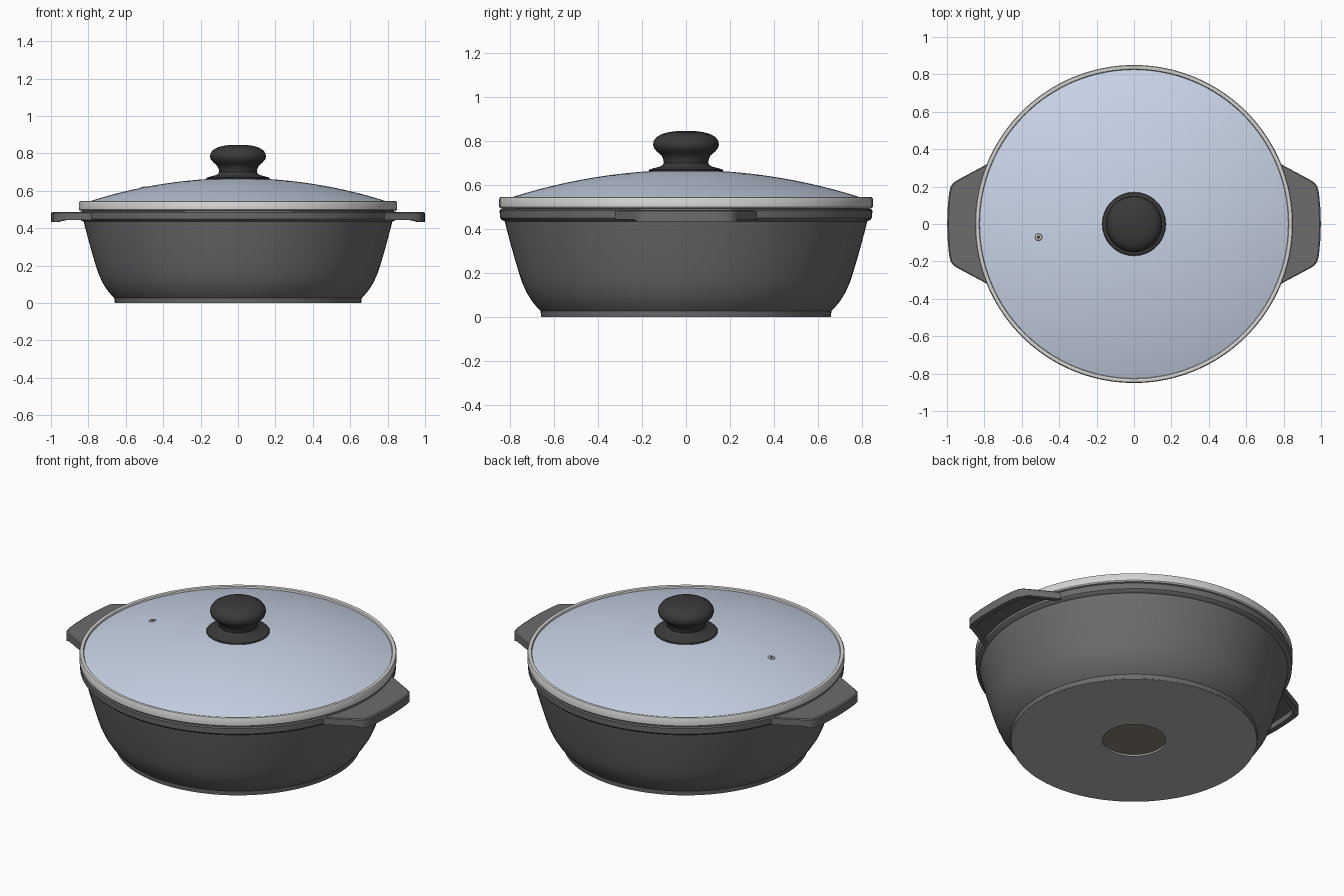
import bpy, bmesh
from math import sin, cos, pi, radians, sqrt

cube = bpy.data.objects.get("Cube")
if cube:
    bpy.data.objects.remove(cube, do_unlink=True)


def material(name, colour):
    m = bpy.data.materials.new(name)
    m.use_nodes = True
    rgba = (*colour, 1)
    m.diffuse_color = rgba
    m.node_tree.nodes["Principled BSDF"].inputs["Base Color"].default_value = rgba
    return m


iron = material("dark grey enamel", (0.15, 0.15, 0.153))
black = material("black plastic", (0.042, 0.042, 0.042))
glass = material("pale blue glass", (0.61, 0.685, 0.83))
steel = material("brushed steel", (0.65, 0.65, 0.635))
ground = material("machined grey base", (0.46, 0.46, 0.46))
bronze = material("brown base disc", (0.26, 0.23, 0.18))


def finish(name, bm, mat, angle=35):
    bmesh.ops.remove_doubles(bm, verts=bm.verts, dist=1e-5)
    bmesh.ops.recalc_face_normals(bm, faces=bm.faces)
    me = bpy.data.meshes.new(name)
    bm.to_mesh(me)
    bm.free()
    me.materials.append(mat)
    ob = bpy.data.objects.new(name, me)
    bpy.context.collection.objects.link(ob)
    bpy.ops.object.select_all(action='DESELECT')
    ob.select_set(True)
    bpy.context.view_layer.objects.active = ob
    bpy.ops.object.shade_smooth_by_angle(angle=radians(angle))
    return ob


def lathe(name, profile, mat, closed=False, steps=128):
    """Revolve (radius, height) points around the z axis."""
    bm = bmesh.new()
    vs = [bm.verts.new((r, 0, z)) for r, z in profile]
    es = [bm.edges.new(p) for p in zip(vs, vs[1:])]
    if closed:
        es.append(bm.edges.new((vs[-1], vs[0])))
    bmesh.ops.spin(bm, geom=vs + es, cent=(0, 0, 0), axis=(0, 0, 1),
                   angle=2 * pi, steps=steps, use_merge=True)
    return finish(name, bm, mat)


# Pot body: foot, curved wall, thick rim, hollow inside
lathe("pot_body", [
    (0, 0.012), (0.659, 0.002), (0.662, 0.027),
    (0.675, 0.04), (0.70, 0.07), (0.725, 0.11), (0.745, 0.155), (0.76, 0.20),
    (0.778, 0.26), (0.795, 0.32), (0.811, 0.38), (0.825, 0.435), (0.838, 0.441),
    (0.846, 0.45), (0.848, 0.483), (0.843, 0.49), (0.80, 0.49), (0.79, 0.42),
    (0.765, 0.31), (0.735, 0.20), (0.70, 0.12), (0.64, 0.06), (0.55, 0.045), (0, 0.045)], iron)

# Machined underside with a recessed disc in the middle
lathe("base_plate", [(0.17, 0), (0.658, 0), (0.658, 0.003), (0.17, 0.012)], ground, True)
lathe("base_disc", [(0, 0.0115), (0.1695, 0.0115), (0.1695, 0.009), (0, 0.009)], bronze)


# Lid: domed glass held in a steel band
R = 2.6
def dome(r, top=0.668):
    return top - R + sqrt(R * R - r * r)


radii = [0.83 * i / 16 for i in range(17)]
lathe("lid_glass", [(r, dome(r)) for r in radii] +
      [(r, dome(r) - 0.014) for r in reversed(radii)], glass)
lathe("lid_band", [(0.825, 0.494), (0.845, 0.494), (0.85, 0.50), (0.85, 0.538),
                   (0.846, 0.544), (0.838, 0.546), (0.828, 0.543), (0.825, 0.536)], steel, True)
lathe("lid_seat", [(0.78, 0.485), (0.835, 0.485), (0.835, 0.50), (0.826, 0.525),
                   (0.79, 0.525)], iron, True)

# Knob with flat collar and rounded grip
lathe("lid_knob", [
    (0, 0.65), (0.165, 0.655), (0.17, 0.665), (0.167, 0.67), (0.145, 0.677), (0.12, 0.683),
    (0.106, 0.691), (0.101, 0.70), (0.104, 0.72), (0.112, 0.735), (0.130, 0.75), (0.145, 0.766),
    (0.15, 0.783), (0.147, 0.80), (0.135, 0.817), (0.112, 0.831), (0.082, 0.84),
    (0.045, 0.845), (0, 0.846)], black, steps=64)

# Steam vent: small steel eyelet with a dark hole
for name, ring, mat in (
        ("vent_eyelet", [(0.009, -0.016), (0.02, -0.016), (0.02, 0.001), (0.017, 0.004), (0.009, 0.004)], steel),
        ("vent_hole", [(0.001, -0.015), (0.01, -0.015), (0.01, 0.001), (0.001, 0.001)], black)):
    vent = lathe(name, ring, mat, True, 20)
    vent.location = (-0.51, -0.07, dome(0.515))
    vent.rotation_euler = (0.027, -0.2, 0)


# Side handles: flat tabs with a lip turned down around the edge
half = [(0.775, 0.325), (0.80, 0.312), (0.94, 0.237), (0.966, 0.221), (0.981, 0.20),
        (0.989, 0.165), (0.996, 0.09)]
outer = half + [(0.999, 0)] + [(x, -y) for x, y in reversed(half)]
arc = [(0.825 * cos(a), 0.825 * sin(a)) for a in [radians(d) for d in range(-18, 19, 6)]]


def handle(name, side):
    bm = bmesh.new()

    def row(points, height):
        return [bm.verts.new((side * x, y, height(x))) for x, y in points]

    inner = [(x - 0.03 * max(0, (x - 0.775) / 0.22), y * 0.91) for x, y in outer]
    lip = lambda x: 0.433 if x > 0.95 else 0.443
    top_in = row([(0.82 + (x - 0.82) * 0.96, y * 0.985) for x, y in outer], lambda x: 0.486)
    chains = [top_in, row(outer, lambda x: 0.481), row(outer, lip),
              row(inner, lip), row(inner, lambda x: 0.466)]
    for a, b in zip(chains, chains[1:]):
        for i in range(len(a) - 1):
            bm.faces.new((a[i], a[i + 1], b[i + 1], b[i]))
    for edge, z in ((chains[0], 0.486), (chains[-1], 0.466)):
        bm.faces.new(edge + row(arc, lambda x: z))
    finish(name, bm, iron, 30)


handle("left_handle", 1)
handle("right_handle", -1)
